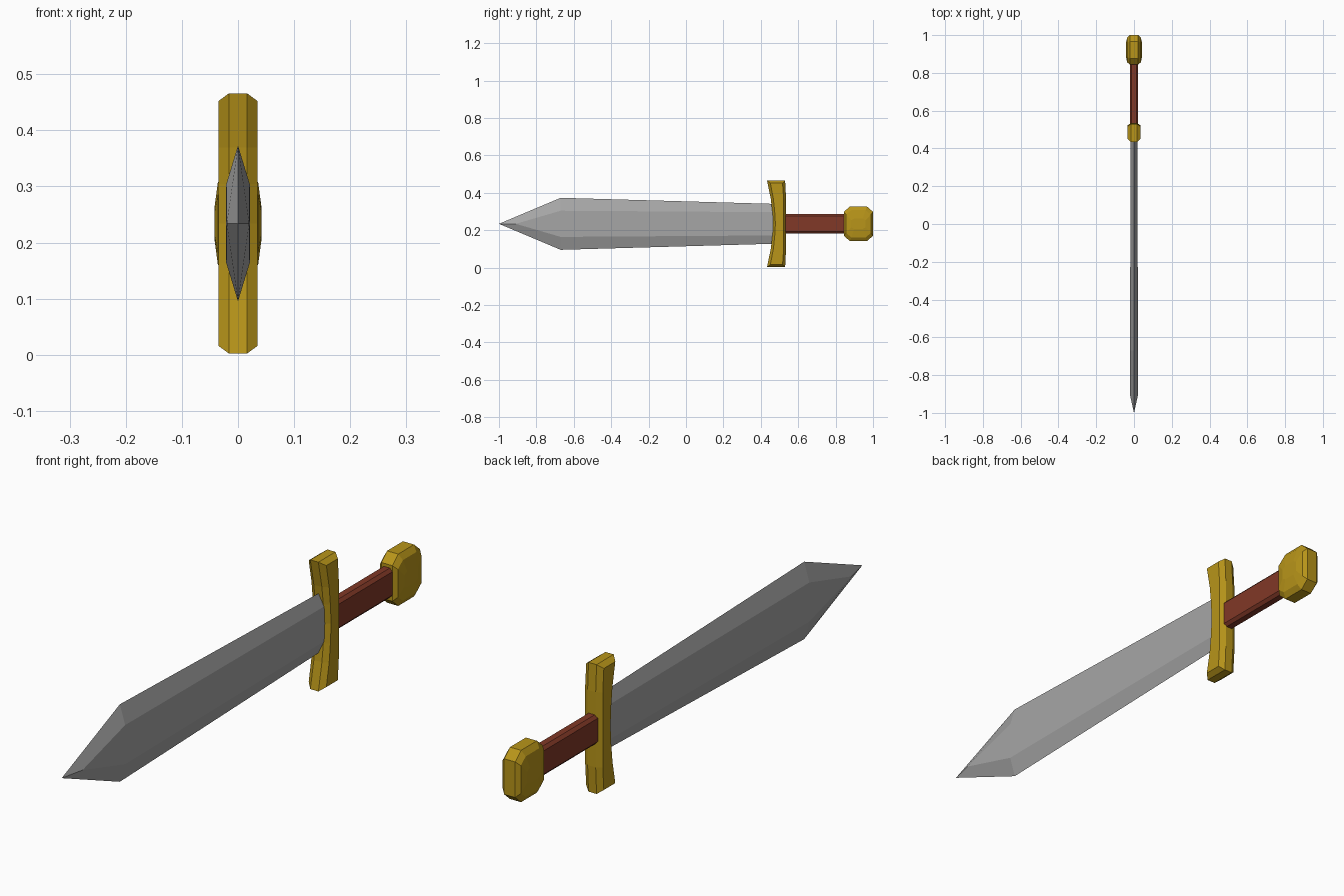
import bpy, bmesh

cube = bpy.data.objects.get("Cube")
if cube:
    bpy.data.objects.remove(cube, do_unlink=True)

MID = 0.234  # height of the sword's long axis


def material(name, rgb):
    m = bpy.data.materials.new(name)
    m.use_nodes = True
    m.diffuse_color = (*rgb, 1)
    bsdf = next(n for n in m.node_tree.nodes if n.type == 'BSDF_PRINCIPLED')
    bsdf.inputs["Base Color"].default_value = (*rgb, 1)
    return m


steel = material("steel grey", (0.38, 0.38, 0.38))
gold = material("gold", (0.48, 0.30, 0.01))
leather = material("red brown leather", (0.22, 0.04, 0.02))


def finish(name, bm, mat):
    bmesh.ops.remove_doubles(bm, verts=bm.verts, dist=0.0001)
    bmesh.ops.recalc_face_normals(bm, faces=bm.faces)
    mesh = bpy.data.meshes.new(name)
    bm.to_mesh(mesh)
    bm.free()
    mesh.materials.append(mat)
    ob = bpy.data.objects.new(name, mesh)
    ob.location.z = MID
    bpy.context.collection.objects.link(ob)
    return ob


def loft(name, rings, mat):
    """Skin a row of closed rings and cap both ends."""
    bm = bmesh.new()
    rows = [[bm.verts.new(p) for p in ring] for ring in rings]
    n = len(rows[0])
    for a, b in zip(rows, rows[1:]):
        for i in range(n):
            j = (i + 1) % n
            bm.faces.new((a[i], a[j], b[j], b[i]))
    bm.faces.new(rows[0][::-1])
    bm.faces.new(rows[-1])
    return finish(name, bm, mat)


def at_x(x, profile):
    return [(x, y, z) for y, z in profile]


def symmetric(half):
    """Close a (y, z) half outline by reflecting it below the axis."""
    return half + [(y, -z) for y, z in reversed(half) if z > 0]


def octagon(a, b, fa, fb):
    return [(a, fb), (fa, b), (-fa, b), (-a, fb),
            (-a, -fb), (-fa, -b), (fa, -b), (a, -fb)]


# Blade: bevelled hexagonal body with a faceted point
bm = bmesh.new()


def face(*points):
    bm.faces.new([bm.verts.new(p) for p in points])


base, shoulder = 0.49, -0.67
for s in (1, -1):
    tip = (0, -1, 0)
    apex = (s * 0.02, -0.91, 0)
    flat = {}
    for u in (1, -1):
        e0, e1 = (0, base, u * 0.106), (0, shoulder, u * 0.139)
        r0, r1 = (s * 0.018, base, u * 0.062), (s * 0.021, shoulder, u * 0.07)
        face(e0, e1, r1, r0)
        face(e1, tip, apex, r1)
        flat[u] = (r0, r1)
    face(flat[1][0], flat[1][1], flat[-1][1], flat[-1][0])
    face(flat[1][1], apex, flat[-1][1])
finish("blade", bm, steel)

# Crossguard: bowed outline, chamfered on both sides
outer = symmetric([(0.465, 0), (0.461, 0.07), (0.453, 0.135), (0.433, 0.232),
                   (0.53, 0.232), (0.535, 0.135), (0.535, 0)])
inner = symmetric([(0.478, 0), (0.474, 0.07), (0.467, 0.135), (0.451, 0.218),
                   (0.516, 0.218), (0.522, 0.135), (0.522, 0)])
loft("crossguard", [at_x(-0.035, inner), at_x(-0.016, outer),
                    at_x(0.016, outer), at_x(0.035, inner)], gold)

# Grip: chamfered bar
section = octagon(0.022, 0.053, 0.012, 0.042)
loft("grip", [[(x, y, z) for x, z in section] for y in (0.51, 0.87)], leather)

# Pommel: octagonal block with stepped-in cheeks
PY = 0.922
steps = [(0.022, 1, 1), (0.036, 0.85, 0.78), (0.042, 0.5, 0.3)]
rings = []
for s, row in ((-1, steps[::-1]), (1, steps)):
    for x, sy, sz in row:
        prof = octagon(0.078 * sy, 0.093 * sz, 0.045 * sy, 0.064 * sz)
        rings.append(at_x(s * x, [(PY + y, z) for y, z in prof]))
loft("pommel", rings, gold)
